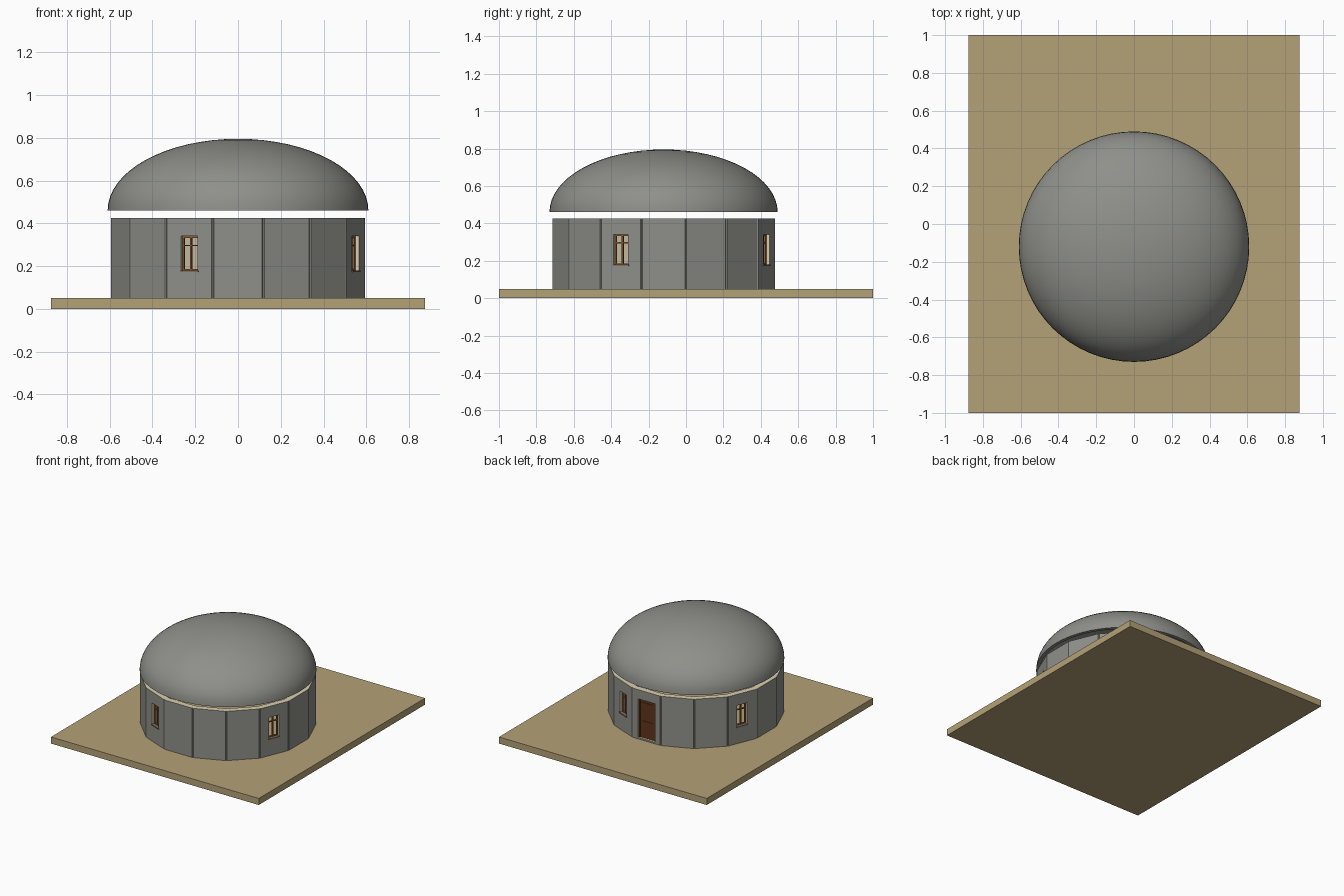
import bpy, bmesh, math
from mathutils import Matrix, Vector

if "Cube" in bpy.data.objects:
    bpy.data.objects.remove(bpy.data.objects["Cube"])

CENTRE = Vector((0, -0.12, 0))      # axis of the round hut
N, APO, INNER = 16, 0.595, 0.55     # wall panels, outer and inner apothem
BASE_Z, WALL_Z = 0.05, 0.425
WINDOWS = [-22.5, 67.5, 157.5, 247.5]
DOOR = 180


def material(name, r, g, b):
    def lin(c):
        c /= 255
        return c / 12.92 if c <= 0.04045 else ((c + 0.055) / 1.055) ** 2.4
    m = bpy.data.materials.new(name)
    m.diffuse_color = (lin(r), lin(g), lin(b), 1)
    m.use_nodes = True
    m.node_tree.nodes["Principled BSDF"].inputs["Base Color"].default_value = m.diffuse_color
    return m


TAN = material("sand_tan", 180, 161, 119)
GREY = material("stone_grey", 143, 144, 138)
CREAM = material("plaster_cream", 218, 207, 174)
WOOD = material("window_wood", 140, 92, 56)
DARK = material("door_brown", 96, 54, 28)
SILL = material("sill_brown", 128, 112, 92)


def finish(name, bm, mats):
    bmesh.ops.recalc_face_normals(bm, faces=bm.faces)
    me = bpy.data.meshes.new(name)
    bm.to_mesh(me)
    bm.free()
    for m in mats:
        me.materials.append(m)
    ob = bpy.data.objects.new(name, me)
    bpy.context.collection.objects.link(ob)
    return ob


def add_box(bm, x0, x1, depth0, depth1, z0, z1, az, mi=0):
    """Box in a wall panel's frame; depth is measured inward from the outer face."""
    size = Matrix.Diagonal((x1 - x0, depth1 - depth0, z1 - z0, 1))
    pos = Matrix.Translation(((x0 + x1) / 2, -APO + (depth0 + depth1) / 2, (z0 + z1) / 2))
    mat = Matrix.Translation(CENTRE) @ Matrix.Rotation(math.radians(az), 4, 'Z') @ pos @ size
    r = bmesh.ops.create_cube(bm, size=1, matrix=mat)
    for f in {f for v in r['verts'] for f in v.link_faces}:
        f.material_index = mi


# ground slab
bm = bmesh.new()
bmesh.ops.create_cube(bm, size=1, matrix=Matrix.Translation((0, 0, BASE_Z / 2)) @ Matrix.Diagonal((1.75, 2, BASE_Z, 1)))
finish("base_slab", bm, [TAN])

# sixteen-sided wall ring with a fine groove at each corner
half = APO * math.tan(math.pi / N)
outline = []
for k in range(N):
    rot = Matrix.Rotation(2 * math.pi * k / N, 4, 'Z')
    for x, y in ((-half + 0.005, -APO), (half - 0.005, -APO), (half * 0.991, -APO * 0.991)):
        outline.append(rot @ Vector((x, y, 0)))
bm = bmesh.new()
s = INNER / APO
rings = [[bm.verts.new(CENTRE + p * k + Vector((0, 0, z))) for p in outline]
         for k, z in ((1, BASE_Z), (1, WALL_Z), (s, WALL_Z), (s, BASE_Z))]
for r in range(4):
    a, b = rings[r], rings[(r + 1) % 4]
    for i in range(len(outline)):
        j = (i + 1) % len(outline)
        f = bm.faces.new((a[i], a[j], b[j], b[i]))
        f.material_index = 0 if r == 0 else 1     # stone outside, plaster elsewhere
wall = finish("wall_ring", bm, [GREY, CREAM])

# openings
W, WZ0, WZ1 = 0.042, 0.178, 0.34
DW, DZ0, DZ1 = 0.072, 0.062, 0.355
bm = bmesh.new()
for az in WINDOWS:
    add_box(bm, -W, W, -0.03, 0.08, WZ0, WZ1, az, 1)
add_box(bm, -DW, DW, -0.03, 0.08, DZ0, DZ1, DOOR, 1)
cutter = finish("opening_cutter", bm, [GREY, CREAM])
cutter.hide_render = True
mod = wall.modifiers.new("openings", 'BOOLEAN')
mod.operation, mod.solver, mod.object = 'DIFFERENCE', 'EXACT', cutter
bpy.context.view_layer.objects.active = wall
bpy.ops.object.modifier_apply(modifier=mod.name)
bpy.data.objects.remove(cutter)

# windows: frame, mullion, transom and sill
for n, az in enumerate(WINDOWS):
    bm = bmesh.new()
    t, d0, d1 = 0.008, 0.018, 0.030
    for sx in (-1, 1):
        x0, x1 = sorted((sx * W, sx * (W - t)))
        add_box(bm, x0, x1, d0, d1, WZ0, WZ1, az)
    for z0, z1 in ((WZ0, WZ0 + t), (WZ1 - t, WZ1), (0.293, 0.299)):
        add_box(bm, -W + t, W - t, d0, d1, z0, z1, az)
    add_box(bm, -0.004, 0.004, d0 - 0.002, d1, WZ0 + t, WZ1 - t, az)
    finish(f"window_frame_{n + 1}", bm, [WOOD])
    bm = bmesh.new()
    add_box(bm, -W - 0.004, W + 0.004, -0.006, d0, WZ0 - 0.006, WZ0 + 0.002, az)
    finish(f"window_sill_{n + 1}", bm, [SILL])

# door: frame, leaf and two raised panels
bm = bmesh.new()
for sx in (-1, 1):
    x0, x1 = sorted((sx * DW, sx * (DW - 0.01)))
    add_box(bm, x0, x1, 0.01, 0.035, DZ0, DZ1, DOOR)
add_box(bm, -DW + 0.01, DW - 0.01, 0.01, 0.035, DZ1 - 0.01, DZ1, DOOR)
finish("door_frame", bm, [DARK])
bm = bmesh.new()
add_box(bm, -DW + 0.01, DW - 0.01, 0.016, 0.03, DZ0, DZ1 - 0.01, DOOR)
for z0, z1 in ((0.08, 0.19), (0.21, 0.33)):
    add_box(bm, -0.048, 0.048, 0.013, 0.033, z0, z1, DOOR)
finish("door_leaf", bm, [DARK])

# domed roof: hollow half-ellipsoid lifted just above the wall
bm = bmesh.new()
SEG, STEPS, RIM = 64, 16, 0.46
shells = []
for rad, h in ((0.61, 0.335), (0.585, 0.31)):
    loops = []
    for i in range(STEPS):
        t = math.pi / 2 * i / STEPS
        loops.append([bm.verts.new(CENTRE + Vector((rad * math.cos(t) * math.cos(a), rad * math.cos(t) * math.sin(a), RIM + h * math.sin(t))))
                      for a in (2 * math.pi * k / SEG for k in range(SEG))])
    top = bm.verts.new(CENTRE + Vector((0, 0, RIM + h)))
    for k in range(SEG):
        j = (k + 1) % SEG
        for a, b in zip(loops, loops[1:]):
            bm.faces.new((a[k], a[j], b[j], b[k]))
        bm.faces.new((loops[-1][k], loops[-1][j], top))
    shells.append(loops[0])
for k in range(SEG):
    j = (k + 1) % SEG
    bm.faces.new((shells[0][k], shells[0][j], shells[1][j], shells[1][k]))
roof = finish("dome_roof", bm, [GREY])
bpy.ops.object.select_all(action='DESELECT')
roof.select_set(True)
bpy.context.view_layer.objects.active = roof
bpy.ops.object.shade_smooth_by_angle(angle=math.radians(35))
